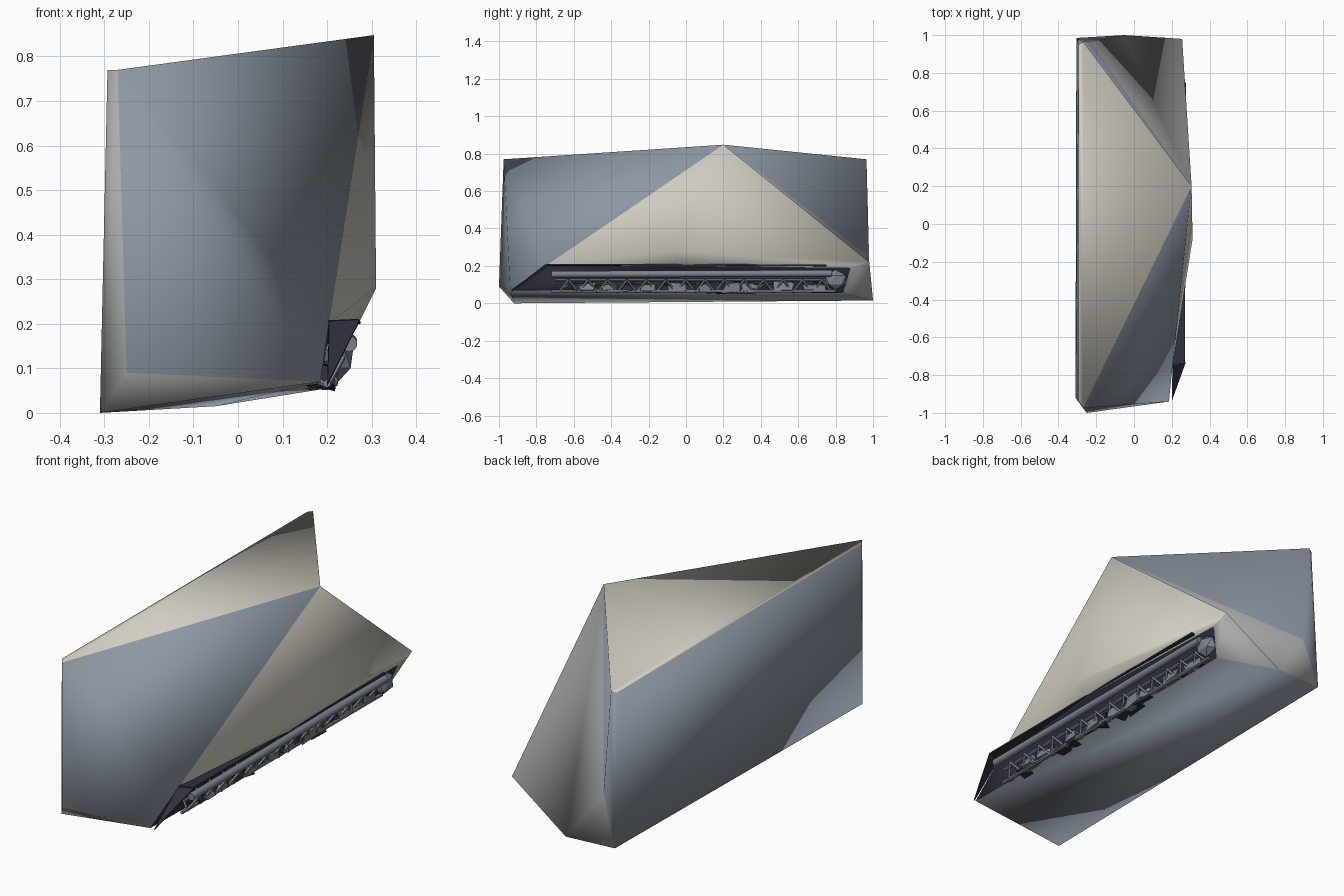
import bpy, bmesh, math, random
from mathutils import Vector

random.seed(4)
cube = bpy.data.objects.get("Cube")
if cube:
    bpy.data.objects.remove(cube, do_unlink=True)


def material(name, rgb):
    m = bpy.data.materials.new(name)
    m.use_nodes = True
    m.diffuse_color = (*rgb, 1)
    m.node_tree.nodes["Principled BSDF"].inputs["Base Color"].default_value = (*rgb, 1)
    return m


beige = material("warm_beige", (.64, .61, .54))
blue = material("slate_blue", (.27, .31, .37))
grey = material("neutral_grey", (.40, .41, .41))
dark = material("dark_navy", (.03, .03, .05))
steel = material("pipe_steel", (.2, .23, .27))


def make_object(name, bm, mats, smooth=None):
    bmesh.ops.recalc_face_normals(bm, faces=bm.faces)
    mesh = bpy.data.meshes.new(name)
    bm.to_mesh(mesh)
    bm.free()
    for m in mats:
        mesh.materials.append(m)
    obj = bpy.data.objects.new(name, mesh)
    bpy.context.collection.objects.link(obj)
    if smooth is not None:
        bpy.ops.object.select_all(action="DESELECT")
        obj.select_set(True)
        bpy.context.view_layer.objects.active = obj
        bpy.ops.object.shade_smooth_by_angle(angle=math.radians(smooth))
    return obj


# Named corners of the faceted hull
corners = dict(
    apex=(.305, .2, .848),
    front_top=(-.27, -.975, .77), front_low=(-.25, -1, .09),
    side_front_top=(-.293, -.94, .77), side_front_low=(-.31, -.92, 0),
    back_top=(-.27, .965, .77), back_mid=(-.23, .965, .26),
    side_back_top=(-.293, .95, .765), side_back_low=(-.305, .985, .02),
    keel_back=(-.05, 1, .015), keel_front=(.185, -.94, .07),
    tail=(.255, .98, .22), bulge=(.31, -.08, .28),
    lip_front=(.204, -.75, .2), lip_mid=(.27, 0, .2), lip_back=(.25, .88, .19),
    sill_back=(.2, .84, .055),
    slot_front=(.1, -.7, .12), slot_back=(.11, .78, .12),
)

# Panels grouped by colour
panels = {
    beige: ["apex back_top front_top", "front_top back_top side_back_top side_front_top",
            "apex lip_front bulge", "apex bulge tail", "bulge lip_front lip_mid",
            "bulge lip_mid lip_back", "bulge lip_back tail"],
    blue: ["apex front_top keel_front lip_front", "front_top front_low keel_front",
           "side_front_top side_back_top side_front_low",
           "side_back_top side_back_low side_front_low",
           "side_front_low side_back_low keel_back", "side_front_low keel_back keel_front",
           "keel_front keel_back sill_back", "back_top apex back_mid",
           "back_top back_mid side_back_low side_back_top"],
    grey: ["front_low side_front_low keel_front",
           "front_top side_front_top side_front_low front_low",
           "back_mid apex keel_back", "apex tail keel_back",
           "back_mid keel_back side_back_low",
           "tail lip_back sill_back", "tail sill_back keel_back"],
    dark: ["lip_front lip_mid lip_back slot_back slot_front",
           "keel_front sill_back slot_back slot_front",
           "keel_front lip_front slot_front", "lip_back sill_back slot_back"],
}
bm = bmesh.new()
verts = {k: bm.verts.new(v) for k, v in corners.items()}
for index, faces in enumerate(panels.values()):
    for names in faces:
        face = bm.faces.new([verts[n] for n in names.split()])
        face.material_index = index
make_object("faceted_hull", bm, list(panels), 180)


def plate(name, points, mat, thickness=.008):
    bm = bmesh.new()
    bm.faces.new([bm.verts.new(p) for p in points])
    obj = make_object(name, bm, [mat])
    obj.modifiers.new("thickness", "SOLIDIFY").thickness = thickness
    return obj


# Dark overhang above the slot and the blade closing its front
plate("slot_overhang", [corners["lip_front"], (.27, -.73, .203),
                        (.275, .75, .2), (.2, .75, .19)], dark)
plate("slot_front_blade", [corners["lip_front"], (.272, -.73, .203), (.2, -.93, .06)], dark)


def add_rod(bm, a, b, radius, sides=6):
    a, b = Vector(a), Vector(b)
    d = b - a
    rot = d.to_track_quat("Z", "Y").to_matrix().to_4x4()
    rot.translation = (a + b) / 2
    bmesh.ops.create_cone(bm, cap_ends=True, segments=sides, radius1=radius,
                          radius2=radius, depth=d.length, matrix=rot)


# Long rails running inside the slot
bm = bmesh.new()
add_rod(bm, (.25, -.72, .155), (.25, .78, .16), .018, 10)
add_rod(bm, (.21, -.7, .125), (.22, .78, .125), .008)
add_rod(bm, (.2, -.72, .066), (.215, .8, .066), .009)
make_object("slot_rails", bm, [steel], 40)

# Zigzag bracing under the rails
bm = bmesh.new()
bays = 14
step = 1.46 / bays
for i in range(bays):
    y = -.68 + i * step
    low, high = (.2, y, .06), (.235, y + step / 2, .125)
    add_rod(bm, low, high, .007, 5)
    add_rod(bm, high, (.2, y + step, .06), .007, 5)
    add_rod(bm, low, (.14, y + step / 2, .1), .006, 5)
make_object("slot_bracing", bm, [steel], 30)


# Irregular equipment blocks packed along the slot
def blocks(name, count, mat, x, z, size):
    bm = bmesh.new()
    for i in range(count):
        cube_verts = bmesh.ops.create_cube(bm, size=1)["verts"]
        y = -.62 + 1.36 * (i + random.uniform(.2, .8)) / count
        scale = Vector((size, size * random.uniform(1, 2.4), size * random.uniform(.7, 1.1)))
        for v in cube_verts:
            jitter = Vector([random.uniform(-.2, .2) for _ in range(3)])
            v.co = (v.co + jitter) * scale + Vector((x, y, z))
    make_object(name, bm, [mat])


blocks("dark_equipment", 12, dark, .185, .085, .05)
blocks("steel_equipment", 9, steel, .195, .085, .045)

# Rounded joint at the back end of the rails
bm = bmesh.new()
bmesh.ops.create_icosphere(bm, subdivisions=1, radius=.055)
for v in bm.verts:
    v.co = Vector((v.co.x * .7, v.co.y * 1.2, v.co.z)) + Vector((.225, .8, .125))
make_object("rail_end_joint", bm, [steel])
